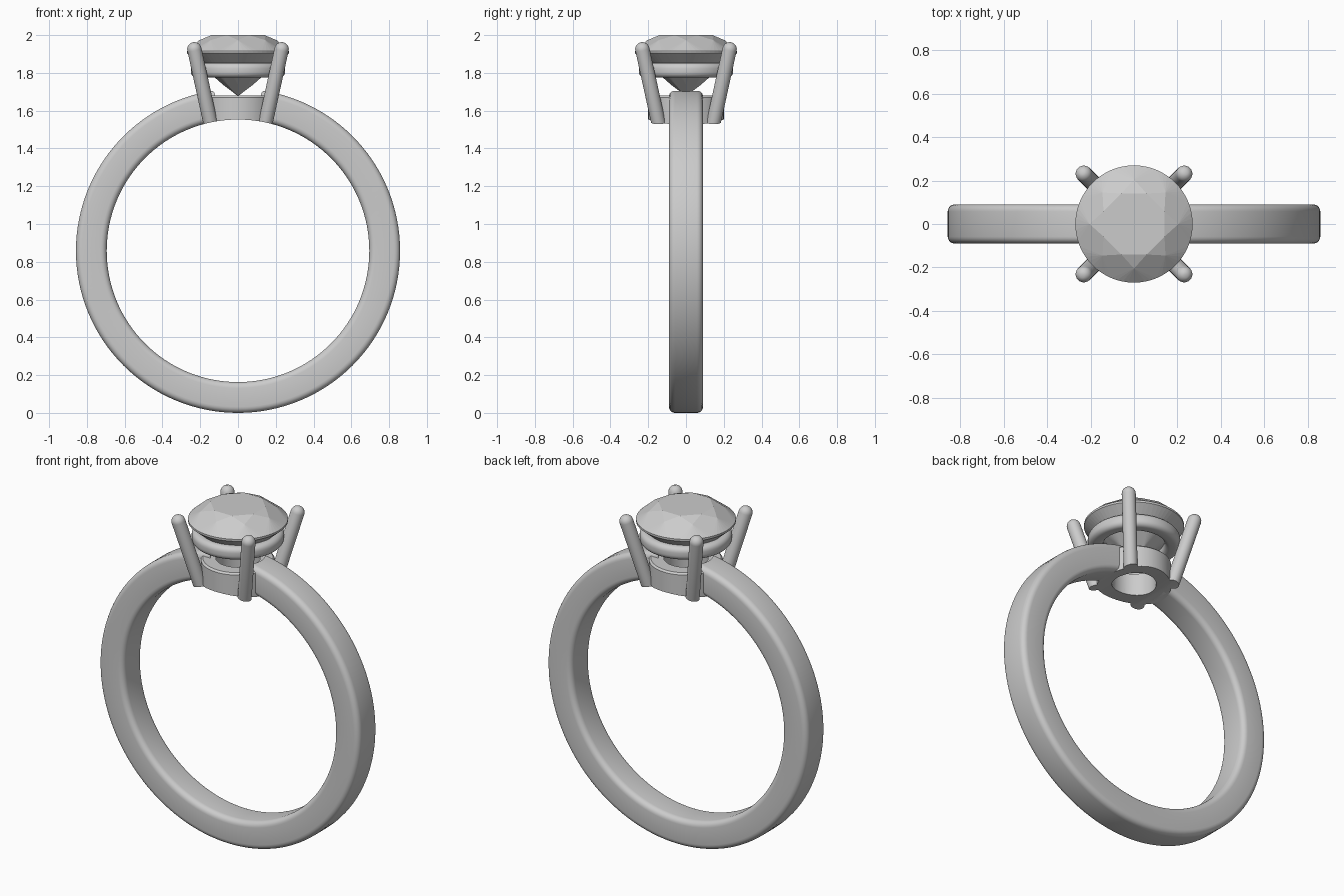
import bpy, bmesh
from math import sin, cos, pi, radians
from mathutils import Vector

if "Cube" in bpy.data.objects:
    bpy.data.objects.remove(bpy.data.objects["Cube"])

CZ, R_OUT, R_IN = 0.858, 0.858, 0.695   # band centre height and radii


def finish(bm, name, smooth=None):
    bmesh.ops.recalc_face_normals(bm, faces=bm.faces)
    me = bpy.data.meshes.new(name)
    bm.to_mesh(me)
    bm.free()
    ob = bpy.data.objects.new(name, me)
    bpy.context.collection.objects.link(ob)
    if smooth:
        shade(ob, smooth)
    return ob


def shade(ob, angle):
    bpy.ops.object.select_all(action='DESELECT')
    bpy.context.view_layer.objects.active = ob
    ob.select_set(True)
    bpy.ops.object.shade_smooth_by_angle(angle=radians(angle))


def rounded_rect(r0, r1, h0, h1, c, n=5):
    """Cross-section in (radius, height) with rounded corners."""
    pts = []
    for k, (r, h) in enumerate([(r1 - c, h1 - c), (r0 + c, h1 - c), (r0 + c, h0 + c), (r1 - c, h0 + c)]):
        for i in range(n + 1):
            a = (k + i / n) * pi / 2
            pts.append((r + c * cos(a), h + c * sin(a)))
    return pts


def lathe(name, profile, seg, upright=True, smooth=35):
    """Spin a closed profile around z, or around the band's y axis."""
    bm = bmesh.new()
    rings = []
    for i in range(seg):
        a = 2 * pi * i / seg
        rings.append([bm.verts.new((r * cos(a), r * sin(a), h) if upright
                                   else (r * cos(a), h, CZ + r * sin(a))) for r, h in profile])
    n = len(profile)
    for i in range(seg):
        A, B = rings[i], rings[(i + 1) % seg]
        for j in range(n):
            bm.faces.new((A[j], B[j], B[(j + 1) % n], A[(j + 1) % n]))
    return finish(bm, name, smooth)


def cylinder(name, r, depth, loc, rot=(0, 0, 0), seg=64):
    bpy.ops.mesh.primitive_cylinder_add(vertices=seg, radius=r, depth=depth, location=loc, rotation=rot)
    ob = bpy.context.object
    ob.name = name
    ob.hide_render = True
    return ob


def cut(ob, cutter):
    m = ob.modifiers.new("cut", 'BOOLEAN')
    m.operation, m.solver, m.object = 'DIFFERENCE', 'EXACT', cutter
    bpy.context.view_layer.objects.active = ob
    bpy.ops.object.modifier_apply(modifier=m.name)
    shade(ob, 35)


# Cutters: finger opening and the clear hole under the stone
finger = cylinder("finger_cutter", R_IN, 1, (0, 0, CZ), (pi / 2, 0, 0), 128)
bore = cylinder("bore_cutter", 0.15, 0.6, (0, 0, 1.65))

# Band, open where the collar sits
band = lathe("band", rounded_rect(R_IN, R_OUT, -0.09, 0.09, 0.032), 128, upright=False)
cut(band, bore)

# Collar, its underside following the finger opening
collar = lathe("collar", [(0.12, 1.5), (0.20, 1.5), (0.20, 1.67), (0.19, 1.68), (0.12, 1.68)], 64)
cut(collar, finger)

# Gallery ring below the stone
lathe("gallery_ring", rounded_rect(0.165, 0.25, 1.775, 1.853, 0.03), 64)

# Four leaning prongs with domed tips
for sx in (-1, 1):
    for sy in (-1, 1):
        base = Vector((sx * 0.138, sy * 0.138, 1.50))
        tip = Vector((sx * 0.231, sy * 0.231, 1.925))
        axis = tip - base
        q = axis.to_track_quat('Z', 'Y')
        prof = [(0.038, 0)] + [(0.038 * cos(t * pi / 12), axis.length + 0.038 * sin(t * pi / 12))
                               for t in range(6)]
        bm = bmesh.new()
        rings = [[bm.verts.new(base + q @ Vector((r * cos(a), r * sin(a), h)))
                  for a in [2 * pi * i / 24 for i in range(24)]] for r, h in prof]
        for A, B in zip(rings, rings[1:]):
            for i in range(24):
                bm.faces.new((A[i], A[(i + 1) % 24], B[(i + 1) % 24], B[i]))
        bm.faces.new(rings[0])
        bm.faces.new(rings[-1])
        cut(finish(bm, "prong"), finger)

# Brilliant-cut stone: facets from the hull of a few rings of points
bm = bmesh.new()
for n, off, r, z in [(8, 22.5, 0.152, 2.0), (8, 0, 0.205, 1.973), (64, 0, 0.27, 1.916),
                     (64, 0, 0.27, 1.904), (8, 0, 0.08, 1.738)]:
    for i in range(n):
        a = radians(off) + 2 * pi * i / n
        bm.verts.new((r * cos(a), r * sin(a), z))
bm.verts.new((0, 0, 1.677))
hull = bmesh.ops.convex_hull(bm, input=bm.verts)
bmesh.ops.delete(bm, geom=list({v for v in hull["geom_interior"] if isinstance(v, bmesh.types.BMVert)}),
                 context='VERTS')
bmesh.ops.dissolve_limit(bm, angle_limit=radians(1), verts=bm.verts, edges=bm.edges)
finish(bm, "stone")

for c in (finger, bore):
    bpy.data.objects.remove(c)
